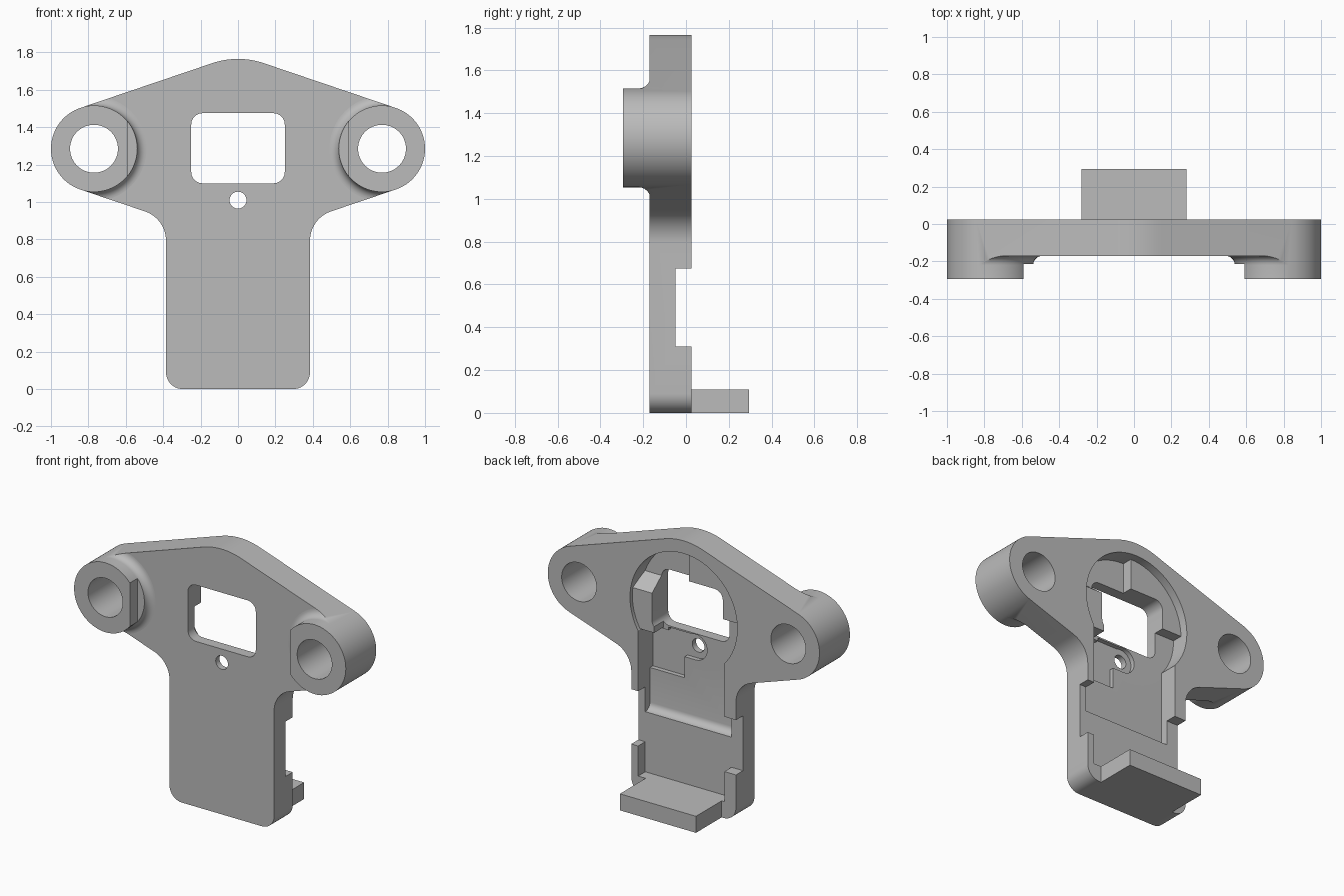
import bpy, bmesh, math
from mathutils import Vector, Matrix

if "Cube" in bpy.data.objects:
    bpy.data.objects.remove(bpy.data.objects["Cube"], do_unlink=True)

FRONT, PLATE, BACK = -0.295, -0.17, 0.025   # boss face, plate face, rear face
FLOOR, STEP = -0.10, -0.05                  # pocket depths
EAR_X, EAR_Z, EAR_R = 0.77, 1.285, 0.23


def make_object(name, bm):
    bmesh.ops.recalc_face_normals(bm, faces=bm.faces)
    mesh = bpy.data.meshes.new(name)
    bm.to_mesh(mesh)
    bm.free()
    obj = bpy.data.objects.new(name, mesh)
    bpy.context.collection.objects.link(obj)
    return obj


def extrude(name, points, vector):
    bm = bmesh.new()
    face = bm.faces.new([bm.verts.new(p) for p in points])
    result = bmesh.ops.extrude_face_region(bm, geom=[face], use_keep_orig=True)
    moved = [v for v in result["geom"] if isinstance(v, bmesh.types.BMVert)]
    bmesh.ops.translate(bm, verts=moved, vec=vector)
    return make_object(name, bm)


def prism(name, outline, y0, y1):
    """Outline in x, z pushed along y."""
    return extrude(name, [(x, y0, z) for x, z in outline], (0, y1 - y0, 0))


def side_prism(name, outline, x0, x1):
    """Outline in y, z pushed along x."""
    return extrude(name, [(x0, y, z) for y, z in outline], (x1 - x0, 0, 0))


def box(name, x0, x1, y0, y1, z0, z1):
    return prism(name, [(x0, z0), (x1, z0), (x1, z1), (x0, z1)], y0, y1)


def arc(cx, cz, r, start, end, steps):
    angles = [math.radians(start + (end - start) * i / steps) for i in range(steps + 1)]
    return [(cx + r * math.cos(a), cz + r * math.sin(a)) for a in angles]


def disc(name, cx, cz, r, y0, y1):
    return prism(name, arc(cx, cz, r, 0, 360, 72)[:-1], y0, y1)


def combine(target, tool, operation="DIFFERENCE"):
    mod = target.modifiers.new("combine", "BOOLEAN")
    mod.operation, mod.solver, mod.object = operation, "EXACT", tool
    bpy.context.view_layer.objects.active = target
    bpy.ops.object.modifier_apply(modifier=mod.name)
    bpy.data.objects.remove(tool, do_unlink=True)


# Outer outline: one half, then mirrored
SLOPE = 18.7
sn, cs = math.sin(math.radians(SLOPE)), math.cos(math.radians(SLOPE))
fillet, stem = 0.165, 0.385
line_z = EAR_Z - EAR_R * cs - (EAR_X + EAR_R * sn - stem) * sn / cs
fillet_z = line_z - fillet * math.tan(math.radians(45 - SLOPE / 2))
half = arc(stem - 0.09, 0.09, 0.09, -90, 0, 10)
half += arc(stem + fillet, fillet_z, fillet, 180, 90 + SLOPE, 12)
half += arc(EAR_X, EAR_Z, EAR_R, SLOPE - 90, 90 - SLOPE, 36)
half += arc(0, 1.335, 0.43, 90 - SLOPE, 90, 8)
outline = half + [(-x, z) for x, z in reversed(half[:-1])]
body = prism("bracket_body", outline, FRONT, BACK)


# Clear the front down to the plate, leaving bosses with filleted feet
def boss_keeper(side):
    r, f = EAR_R + 0.001, 0.05
    foot = [(r + f - f * math.cos(math.radians(a)), PLATE - f + f * math.sin(math.radians(a)))
            for a in range(0, 91, 10)]
    profile = [(0, -0.7), (r, -0.7)] + foot + [(r + f, -0.05), (0, -0.05)]
    bm = bmesh.new()
    verts = [bm.verts.new((px, py, 0)) for px, py in profile]
    edges = [bm.edges.new(pair) for pair in zip(verts, verts[1:])]
    bmesh.ops.spin(bm, geom=verts + edges, cent=(0, 0, 0), axis=(0, 1, 0),
                   angle=math.tau, steps=72)
    bmesh.ops.remove_doubles(bm, verts=bm.verts, dist=0.0001)
    bmesh.ops.translate(bm, verts=bm.verts, vec=(side * EAR_X, 0, EAR_Z))
    return make_object("boss_keeper", bm)


clearing = box("front_clearing", -1.2, 1.2, -0.5, PLATE, -0.2, 2)
for side in (-1, 1):
    combine(clearing, boss_keeper(side))
combine(body, clearing)
combine(body, box("boss_flats", -0.59, 0.59, -0.6, -0.215, 0.9, 1.7))

# Round rear pocket, with a stop block and a raised shelf left standing
pocket = disc("round_pocket", 0, EAR_Z, 0.395, FLOOR, 0.1)
combine(pocket, side_prism("stop_block",
        [(-0.2, 1.08), (0, 1.08), (0, 1.34), (FLOOR, 1.42), (-0.2, 1.42)], 0.235, 0.6))
combine(pocket, box("raised_shelf", -0.6, 0, -0.2, -0.03, 1.29, 1.9))
combine(body, pocket)

# Long stem pocket with a curved ramp between its two floor levels
ramp = [(FLOOR + 0.05 * (1 - math.sin(math.radians(a))),
         0.555 - 0.045 * math.cos(math.radians(a))) for a in range(0, 91, 15)]
stem_profile = [(0.1, 0.11), (STEP, 0.11)] + ramp + [(FLOOR, 1.078), (0.1, 1.078)]
combine(body, side_prism("stem_pocket", stem_profile, -0.30, 0.335))
combine(body, box("side_notch", -0.6, 0.6, STEP, 0.1, 0.31, 0.675))

# Shallow deeper channel that runs to the small hole
DEEP = -0.13
combine(body, box("channel", 0.08, 0.335, DEEP, 0, 0.785, 1.07))
combine(body, box("channel_arm", 0, 0.2, DEEP, 0, 0.925, 1.09))
combine(body, disc("channel_end", 0, 1.01, 0.085, DEEP, -0.02))

# Window, small hole and ear holes
window = []
for i, (sx, z) in enumerate([(1, 1.415), (-1, 1.415), (-1, 1.16), (1, 1.16)]):
    window += arc(sx * 0.19, z, 0.06, 90 * i, 90 * i + 90, 8)
combine(body, prism("window", window, -0.5, 0.3))
combine(body, disc("small_hole", 0, 1.01, 0.045, -0.5, 0.3))
for side in (-1, 1):
    combine(body, disc("ear_hole", side * EAR_X, EAR_Z, 0.128, -0.5, 0.3))

# Foot tab at the rear
combine(body, box("foot_tab", -0.28, 0.28, -0.08, 0.295, 0, 0.11), "UNION")

# Plain grey finish
grey = bpy.data.materials.new("plain_grey")
grey.use_nodes = True
colour = (0.5, 0.5, 0.5, 1)
grey.diffuse_color = colour
grey.node_tree.nodes["Principled BSDF"].inputs["Base Color"].default_value = colour
body.data.materials.clear()
body.data.materials.append(grey)
for poly in body.data.polygons:
    poly.material_index = 0

bpy.ops.object.select_all(action="DESELECT")
body.select_set(True)
bpy.context.view_layer.objects.active = body
bpy.ops.object.shade_smooth_by_angle(angle=math.radians(30))
